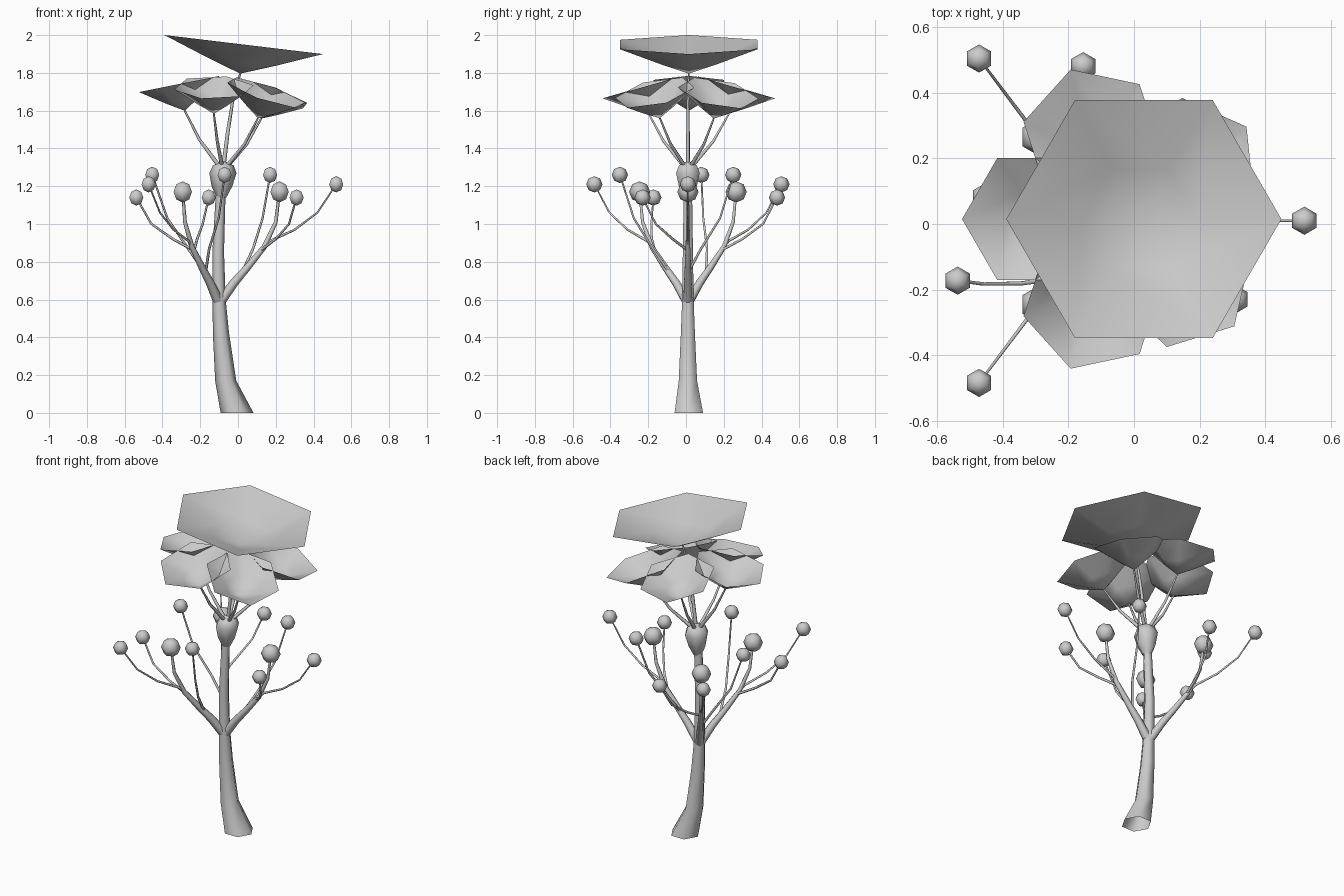
import bpy, bmesh
from math import radians, cos, sin, tau
from mathutils import Vector, Matrix

cube = bpy.data.objects.get("Cube")
if cube:
    bpy.data.objects.remove(cube)

GREY = (0.6, 0.6, 0.6, 1)
mat = bpy.data.materials.new("plain grey")
mat.use_nodes = True
mat.diffuse_color = GREY
mat.node_tree.nodes["Principled BSDF"].inputs["Base Color"].default_value = GREY

UP = Vector((0, 0, 1))
AXIS = Vector((-0.1, 0.01, 0))


def finish(bm, name, sharp=80):
    mesh = bpy.data.meshes.new(name)
    bm.to_mesh(mesh)
    bm.free()
    obj = bpy.data.objects.new(name, mesh)
    bpy.context.collection.objects.link(obj)
    mesh.materials.append(mat)
    bpy.ops.object.select_all(action='DESELECT')
    obj.select_set(True)
    bpy.context.view_layer.objects.active = obj
    bpy.ops.object.shade_smooth_by_angle(angle=radians(sharp))
    return obj


def tube(bm, path, radii, level=False):
    """Six-sided tube along a path; level keeps every ring horizontal."""
    path = [Vector(p) for p in path]
    last = None
    for i, (p, r) in enumerate(zip(path, radii)):
        tangent = path[min(i + 1, len(path) - 1)] - path[max(i - 1, 0)]
        turn = UP.rotation_difference(UP if level else tangent)
        ring = [bm.verts.new(p + turn @ Vector((r * cos(k * tau / 6), r * sin(k * tau / 6), 0)))
                for k in range(6)]
        if last:
            for k in range(6):
                n = (k + 1) % 6
                bm.faces.new((last[k], last[n], ring[n], ring[k]))
        last = ring


def ball(bm, at, radius):
    bmesh.ops.create_uvsphere(bm, u_segments=6, v_segments=4, radius=radius,
                              matrix=Matrix.Translation(at))


def cup(bm, center, radius, angle, normal, depth):
    """Open six-sided bowl; its rim lies in a plane with the given normal."""
    def on_plane(scale, drop):
        pts = []
        for k in range(6):
            a = angle + k * tau / 6
            x, y = radius * scale * cos(a), radius * scale * sin(a)
            z = -(normal.x * x + normal.y * y) / normal.z
            pts.append(bm.verts.new(center + Vector((x, y, z)) - normal * drop))
        return pts
    rim, mid = on_plane(1, 0), on_plane(0.42, depth * 0.6)
    apex = bm.verts.new(center - normal * depth)
    for k in range(6):
        n = (k + 1) % 6
        bm.faces.new((mid[k], mid[n], rim[n], rim[k]))
        bm.faces.new((apex, mid[n], mid[k]))
    return apex.co.copy()


# Trunk with a flared foot
bm = bmesh.new()
tube(bm, [(-0.005, 0.015, 0), (-0.065, 0.01, 0.17), (-0.09, 0.01, 0.42), (-0.1, 0.01, 0.6),
          (-0.105, 0.01, 0.85), (-0.09, 0.01, 1.2)],
     [0.087, 0.056, 0.043, 0.035, 0.031, 0.025], level=True)
finish(bm, "trunk")

# Bulb at the top of the trunk
bm = bmesh.new()
tube(bm, [(-0.088, 0.01, 1.14), (-0.085, 0.01, 1.2), (-0.08, 0.01, 1.27),
          (-0.078, 0.01, 1.31), (-0.075, 0.01, 1.335)],
     [0.026, 0.055, 0.072, 0.055, 0.001], level=True)
finish(bm, "trunk_bulb")

# Three side branches, each forking to four berries
limb = [(0, 0, 0.58), (0.08, 0, 0.69), (0.15, 0, 0.77), (0.24, 0, 0.88), (0.3, 0, 1.01), (0.32, 0, 1.17)]
twigs = [
    [(0.22, 0, 0.86), (0.27, 0, 0.91), (0.4, 0, 0.97), (0.52, 0, 1.06), (0.62, 0, 1.21)],
    [(0.12, 0, 0.74), (0.18, 0.07, 0.87), (0.23, 0.17, 1.03), (0.27, 0.24, 1.26)],
    [(0.22, 0, 0.86), (0.3, -0.08, 0.92), (0.37, -0.17, 1.0), (0.41, -0.24, 1.14)],
]
for side, angle in (("left", 0), ("back", 127), ("front", -127)):
    turn = Matrix.Rotation(radians(angle), 3, 'Z')

    def place(p):
        return AXIS + turn @ Vector(p)

    bm = bmesh.new()
    tube(bm, map(place, limb), [0.028, 0.023, 0.019, 0.014, 0.01, 0.007])
    for twig in twigs:
        tube(bm, map(place, twig), [0.008, 0.007, 0.006, 0.005, 0.004])
    finish(bm, side + "_branch")
    bm = bmesh.new()
    ball(bm, place(limb[-1]), 0.056)
    for twig in twigs:
        ball(bm, place(twig[-1]), 0.043)
    finish(bm, side + "_berries")

# Five leaning leaf cups around the crown, each on a curved stalk
HUB = Vector((-0.045, 0.015, 0))
start = Vector((-0.08, 0.01, 1.28))
cups, stalks = bmesh.new(), bmesh.new()
for degrees in (180, 108, 36, -43, -108):
    a = radians(degrees)
    out = Vector((cos(a), sin(a), 0))
    center = HUB + out * 0.265
    center.z = 1.79 - 0.3 * 0.265 - 0.1 * center.x
    normal = (UP + out * 0.3 + Vector((0.1, 0, 0))).normalized()
    tip = cup(cups, center, 0.215, a, normal, 0.145)
    bend = start.lerp(tip, 0.62)
    bend.z -= 0.03
    tube(stalks, [start, start.lerp(bend, 0.5), bend, tip], [0.012, 0.01, 0.008, 0.005])

# Large top leaf on the central stalk
tilt = Vector((0.12, 0, 1)).normalized()
tip = cup(cups, Vector((0.03, 0.015, 1.95)), 0.42, 0, tilt, 0.155)
tube(stalks, [start, (-0.055, 0.01, 1.48), (-0.03, 0.01, 1.64), tip], [0.012, 0.01, 0.008, 0.005])
finish(cups, "leaf_cups")
finish(stalks, "leaf_stalks")
